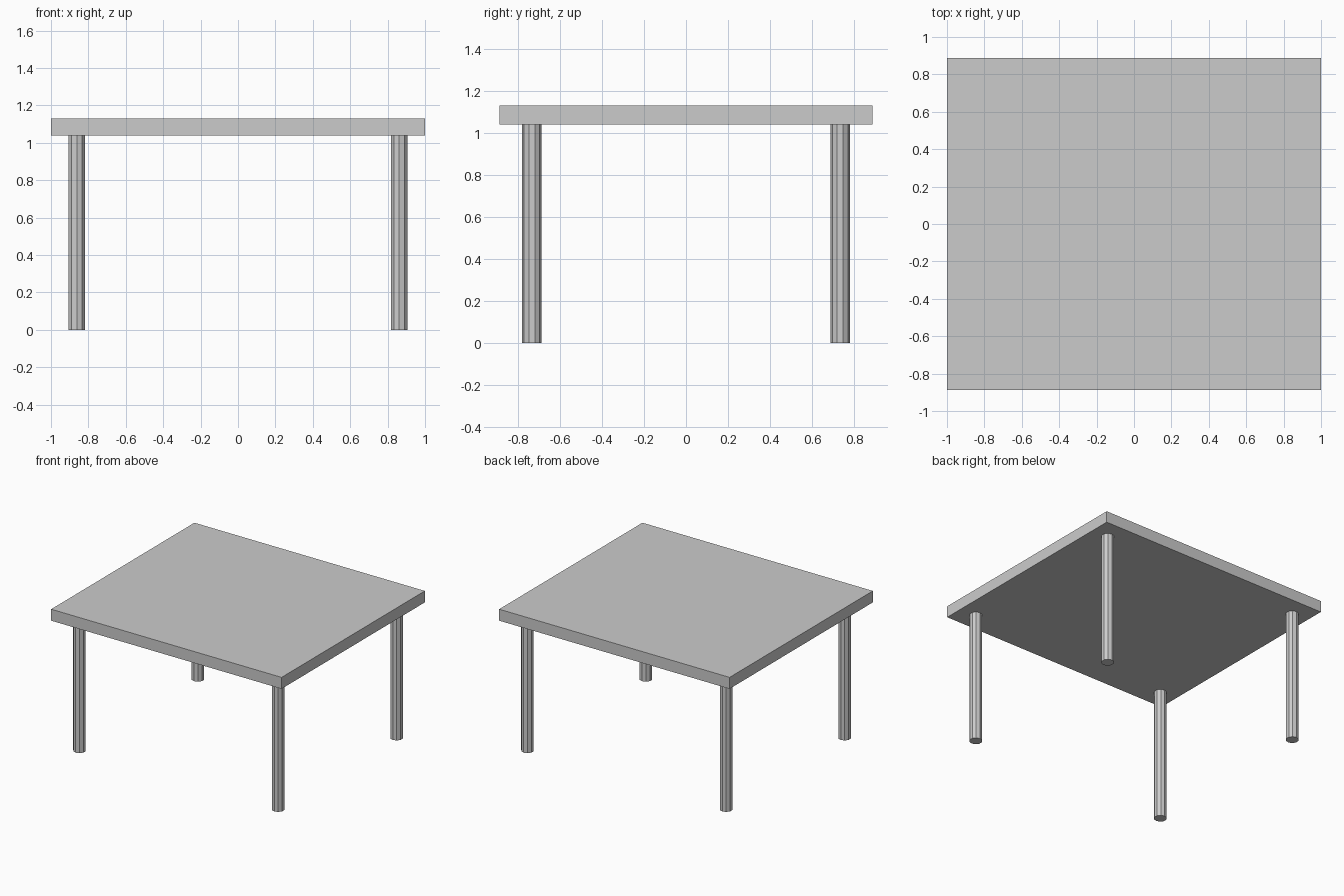
import bpy

if "Cube" in bpy.data.objects:
    bpy.data.objects.remove(bpy.data.objects["Cube"])

TOP_Z, UNDER_Z = 1.13, 1.04
LEG_X, LEG_Y, LEG_R = 0.862, 0.734, 0.0465

# Flat slab top
bpy.ops.mesh.primitive_cube_add(size=1, location=(0, 0, (TOP_Z + UNDER_Z) / 2))
top = bpy.context.object
top.name = "table_top"
top.scale = (2.0, 1.776, TOP_Z - UNDER_Z)


# Faceted round leg, meeting the underside of the top
def leg(name, x, y):
    bpy.ops.mesh.primitive_cylinder_add(vertices=10, radius=LEG_R, depth=UNDER_Z,
                                        location=(x, y, UNDER_Z / 2))
    bpy.context.object.name = name


for side, sx in (("left", -1), ("right", 1)):
    for end, sy in (("front", -1), ("back", 1)):
        leg(f"{end}_{side}_leg", sx * LEG_X, sy * LEG_Y)
